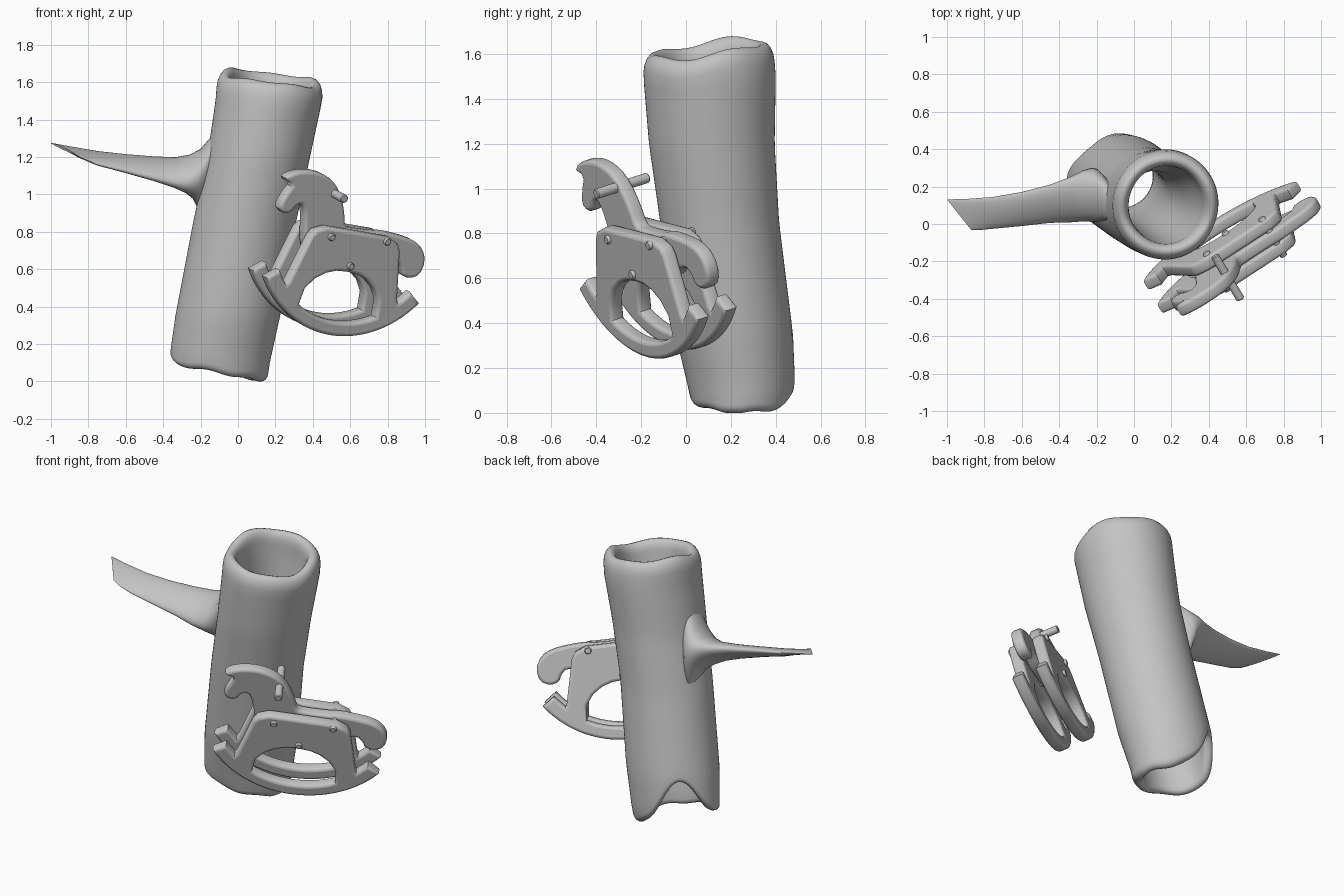
import bpy, bmesh, math
from mathutils import Vector, Matrix

if "Cube" in bpy.data.objects:
    bpy.data.objects.remove(bpy.data.objects["Cube"])

grey = bpy.data.materials.new("plain grey")
grey.diffuse_color = (0.55, 0.55, 0.55, 1)
grey.use_nodes = True
grey.node_tree.nodes["Principled BSDF"].inputs["Base Color"].default_value = grey.diffuse_color


def finish(ob, angle=50):
    """Assign the material and smooth shading."""
    ob.data.materials.clear()
    ob.data.materials.append(grey)
    bpy.ops.object.select_all(action='DESELECT')
    ob.select_set(True)
    bpy.context.view_layer.objects.active = ob
    bpy.ops.object.shade_smooth_by_angle(angle=math.radians(angle))


def loft(name, rings, closed=False, angle=50):
    """Skin a list of point rings; closed joins the last ring to the first."""
    bm = bmesh.new()
    vs = [[bm.verts.new(p) for p in r] for r in rings]
    n = len(vs[0])
    for k in range(len(vs) if closed else len(vs) - 1):
        a, b = vs[k], vs[(k + 1) % len(vs)]
        for i in range(n):
            j = (i + 1) % n
            bm.faces.new((a[i], a[j], b[j], b[i]))
    if not closed:
        bm.faces.new(vs[0])
        bm.faces.new(vs[-1])
    bmesh.ops.recalc_face_normals(bm, faces=bm.faces)
    me = bpy.data.meshes.new(name)
    bm.to_mesh(me)
    bm.free()
    ob = bpy.data.objects.new(name, me)
    bpy.context.collection.objects.link(ob)
    finish(ob, angle)
    return ob


# Hollow leaning trunk: (z, centre x, radius x, centre y, radius y)
KEYS = [(0, -.105, .26, .25, .22), (.1, -.10, .27, .25, .237),
        (.35, -.055, .28, .215, .262), (.85, .035, .275, .15, .265),
        (1.2, .11, .275, .115, .28), (1.5, .165, .285, .105, .295),
        (1.7, .18, .285, .10, .285)]


def section(z):
    z = min(max(z, 0), 1.7)
    for p, q in zip(KEYS, KEYS[1:]):
        if z <= q[0]:
            f = (z - p[0]) / (q[0] - p[0])
            return [u + (v - u) * f for u, v in zip(p[1:], q[1:])]


def trunk_point(th, z, off):
    cx, rx, cy, ry = section(z)
    return (cx + (rx + off) * math.cos(th), cy + (ry + off) * math.sin(th), z)


def rim_top(th):
    return 1.625 + .042 * math.cos(th - 2.36) + .010 * math.sin(3 * th) + .006 * math.sin(5 * th)


def rim_bottom(th):
    d = (th - math.radians(130) + math.pi) % (2 * math.pi) - math.pi
    notch = .26 * math.exp(-(d / .66) ** 2)       # arch at the back left
    return max(0, .045 - .045 * math.cos(th) + .006 * math.sin(6 * th)) + notch


TOP_WALL, MID_WALL, LOW_WALL, TOP_LIP, LOW_LIP = .085, .045, .06, .08, .035
ROWS, LIP, SEG = 24, 8, 72
angles = [2 * math.pi * i / SEG for i in range(SEG)]


def row(fn):
    return [trunk_point(th, *fn(rim_bottom(th), rim_top(th))) for th in angles]


rings = []
for k in range(ROWS + 1):       # outside, going up
    f = k / ROWS
    rings.append(row(lambda b, t: (b + LOW_LIP + (t - TOP_LIP - b - LOW_LIP) * f, 0)))
for k in range(1, LIP):         # rounded top lip
    a = math.pi * k / LIP
    rings.append(row(lambda b, t: (t - TOP_LIP + TOP_LIP * math.sin(a),
                                   -TOP_WALL / 2 * (1 - math.cos(a)))))
for k in range(ROWS + 1):       # inside, going down, thicker in the middle
    f = 1 - k / ROWS
    rings.append(row(lambda b, t: (b + LOW_LIP + (t - TOP_LIP - b - LOW_LIP) * f,
                                   -LOW_WALL + (LOW_WALL - TOP_WALL) * f
                                   - MID_WALL * math.sin(math.pi * f))))
for k in range(1, LIP):         # rounded lower lip
    a = math.pi * k / LIP
    rings.append(row(lambda b, t: (b + LOW_LIP - LOW_LIP * math.sin(a),
                                   -LOW_WALL / 2 * (1 + math.cos(a)))))
loft("hollow_trunk", rings, closed=True, angle=70)

# Flat tapering branch: centre, half width vector, half thickness; flares into the trunk
BRANCH = [((-.935, .05, 1.245), (-.065, .082, .03), .006),
          ((-.87, .05, 1.225), (-.035, .083, .03), .014),
          ((-.75, .06, 1.193), (0, .085, .032), .023),
          ((-.6, .08, 1.165), (0, .09, .042), .03),
          ((-.45, .108, 1.138), (0, .10, .055), .04),
          ((-.34, .13, 1.118), (0, .118, .065), .055),
          ((-.27, .15, 1.11), (0, .13, .07), .085),
          ((-.22, .155, 1.11), (0, .135, .06), .13),
          ((-.185, .155, 1.115), (0, .125, .045), .19),
          ((-.155, .15, 1.12), (0, .10, .03), .25),
          ((-.12, .15, 1.12), (0, .07, .01), .27)]
rings = []
for c, w, t in BRANCH:
    c, w = Vector(c), Vector(w)
    d = Vector((0, -w.z, w.y)).normalized() * t
    d.x = d.z * .19             # follow the lean of the trunk
    rings.append([c + w * math.cos(2 * math.pi * i / 32) + d * math.sin(2 * math.pi * i / 32)
                  for i in range(32)])
loft("branch", rings)

# Rocking horse frame: along (head to tail), up, outward
along = Vector((.83, .54, -.14)).normalized()
out = Vector((.49, -.83, -.26))
out = (out - along * out.dot(along)).normalized()
up = out.cross(along)
CENTRE = Vector((.517, -.128, .54))
frame = Matrix((along, up, out)).transposed().to_4x4()
frame.translation = CENTRE
SPACING, THICK, ROUND = .075, .07, .018


def board(name, outlines, offset):
    """Cut a round-edged board from outlines in horse coordinates."""
    cu = bpy.data.curves.new(name, 'CURVE')
    cu.dimensions, cu.fill_mode = '2D', 'BOTH'
    cu.extrude, cu.bevel_depth = THICK / 2 - ROUND, ROUND
    cu.bevel_resolution, cu.offset = 2, -ROUND
    for pts in outlines:
        sp = cu.splines.new('POLY')
        sp.points.add(len(pts) - 1)
        for p, (s, h) in zip(sp.points, pts):
            p.co = (s, h, 0, 1)
        sp.use_cyclic_u = True
    ob = bpy.data.objects.new(name, cu)
    bpy.context.collection.objects.link(ob)
    ob.matrix_world = frame @ Matrix.Translation((0, 0, offset))
    bpy.ops.object.select_all(action='DESELECT')
    ob.select_set(True)
    bpy.context.view_layer.objects.active = ob
    bpy.ops.object.convert(target='MESH')
    finish(bpy.context.view_layer.objects.active, 40)


def arc(r, a0, a1, n):
    """Rocker arc, angle measured from straight down."""
    return [(r * math.sin(math.radians(a0 + (a1 - a0) * i / n)),
             .33 - r * math.cos(math.radians(a0 + (a1 - a0) * i / n))) for i in range(n + 1)]


def rounded(pts):
    """Corner cutting for soft outlines."""
    new = []
    for p, q in zip(pts, pts[1:] + pts[:1]):
        new += [(p[0] * .75 + q[0] * .25, p[1] * .75 + q[1] * .25),
                (p[0] * .25 + q[0] * .75, p[1] * .25 + q[1] * .75)]
    return new


# Side boards: rocker, legs and flank in one piece with an arched opening
leg = [(.352, -.03), (.288, .235), (.265, .27), (.2, .298)]
side = (arc(.61, -54, 54, 36) + arc(.52, 54, 44, 4) + leg
        + [(-s, h) for s, h in reversed(leg)] + arc(.52, -44, -54, 4))
arch = [(.235, -.05), (.19, .01), (.13, .05), (.07, .07), (0, .075)]
hole = (arc(.532, -27.5, 27.5, 16) + arch + [(-s, h) for s, h in reversed(arch[:-1])])
for name, sign in (("outer_rocker_board", 1), ("inner_rocker_board", -1)):
    board(name, [side, hole], sign * SPACING)

# Middle board: head, neck, body and tail
body = [(-.50, .50), (-.47, .535), (-.40, .563), (-.31, .572), (-.23, .555), (-.165, .52),
        (-.105, .45), (-.065, .37), (-.045, .31), (.0, .297), (.15, .30), (.20, .31),
        (.31, .305), (.41, .29), (.475, .255), (.512, .19), (.50, .11), (.44, .08),
        (.385, .095), (.37, .135), (.33, .17), (.27, .15), (.2, .10), (0, .085), (-.2, .10),
        (-.27, .17), (-.295, .27), (-.315, .34), (-.345, .385), (-.375, .375),
        (-.40, .33), (-.44, .315), (-.485, .345), (-.465, .42), (-.43, .485)]
board("horse_body", [rounded(body)], 0)


# Dowels through the boards and the handle through the neck
def dowel(name, s, h, length, radius=.02):
    rings = [[frame @ Vector((s + r * math.cos(2 * math.pi * i / 20),
                              h + r * math.sin(2 * math.pi * i / 20), z)) for i in range(20)]
             for z, r in ((-length / 2, radius * .8), (-length / 2 + .005, radius),
                          (length / 2 - .005, radius), (length / 2, radius * .8))]
    loft(name, rings, angle=40)


dowel("front_dowel", -.165, .25, .25)
dowel("rear_dowel", .185, .275, .25)
dowel("middle_dowel", 0, .11, .25)
dowel("handle", -.165, .47, .28, .023)
